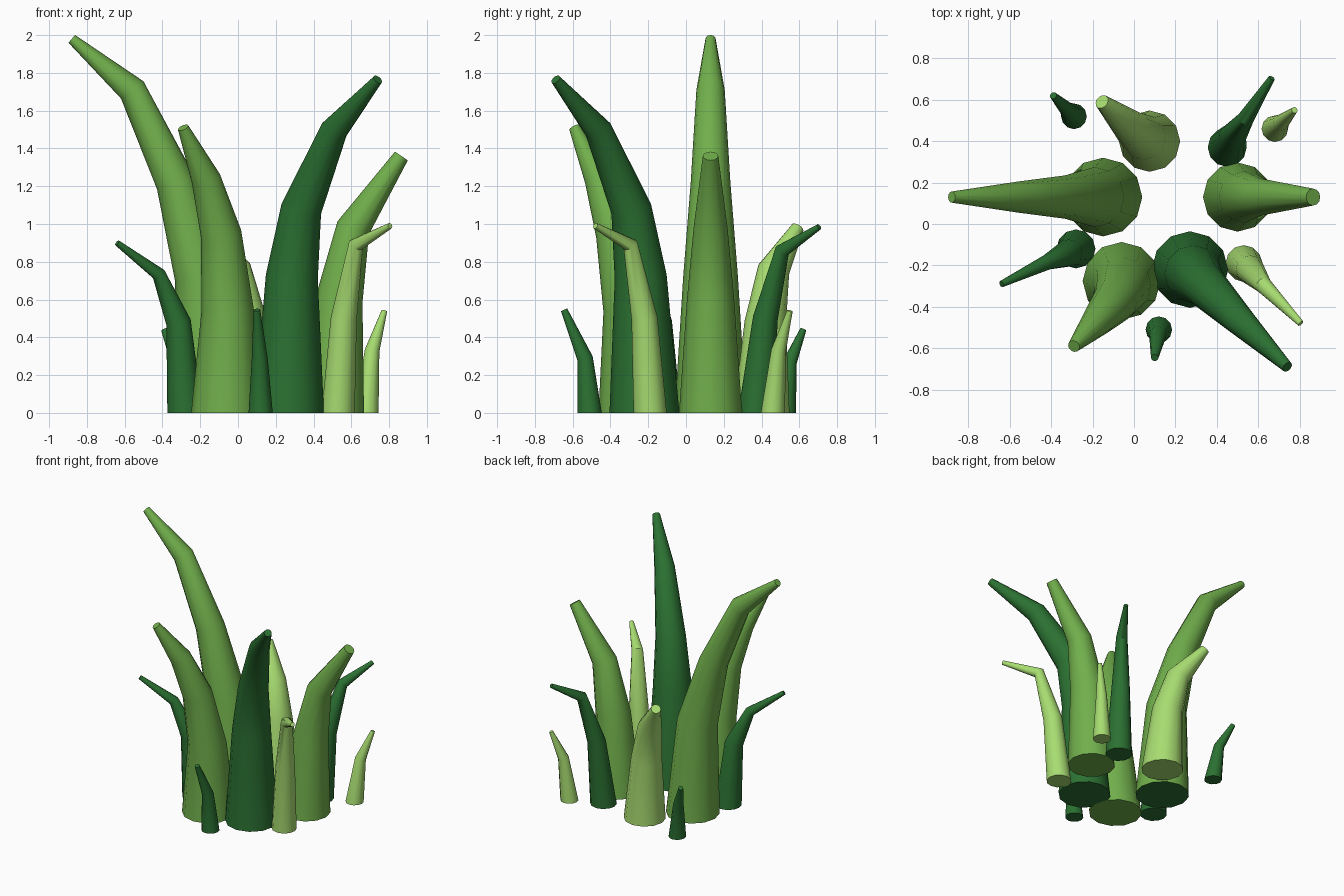
import bpy, bmesh, math
from mathutils import Vector


def material(name, rgb):
    m = bpy.data.materials.new(name)
    m.diffuse_color = (*rgb, 1)
    return m


MID = material("mid green", (0.165, 0.43, 0.072))
DARK = material("dark green", (0.024, 0.165, 0.032))
LIGHT = material("light green", (0.39, 0.72, 0.165))
SIDES = 12


# A tapered bent tube: each path point is (x, y, z, radius)
def blade(name, mat, path, cap_mat=None):
    bm = bmesh.new()
    pts = [Vector(p[:3]) for p in path]
    rings = []
    for i, p in enumerate(pts):
        if i == 0:
            t = Vector((0, 0, 1))
        elif i == len(pts) - 1:
            t = (p - pts[i - 1]).normalized()
        else:
            t = ((p - pts[i - 1]).normalized() + (pts[i + 1] - p).normalized()).normalized()
        q = Vector((0, 0, 1)).rotation_difference(t)
        r = path[i][3]
        rings.append([bm.verts.new(p + q @ Vector((r * math.cos(a), r * math.sin(a), 0)))
                      for a in (2 * math.pi * k / SIDES for k in range(SIDES))])
    for a, b in zip(rings, rings[1:]):
        for k in range(SIDES):
            n = (k + 1) % SIDES
            bm.faces.new((a[k], a[n], b[n], b[k]))
    base = bm.faces.new(rings[0][::-1])
    bm.faces.new(rings[-1])
    if cap_mat:
        base.material_index = 1
    me = bpy.data.meshes.new(name)
    bm.to_mesh(me)
    bm.free()
    me.materials.append(mat)
    if cap_mat:
        me.materials.append(cap_mat)
    ob = bpy.data.objects.new(name, me)
    bpy.context.collection.objects.link(ob)
    bpy.context.view_layer.objects.active = ob
    ob.select_set(True)
    bpy.ops.object.shade_smooth_by_angle(angle=math.radians(35))
    ob.select_set(False)


# Large blades
blade("tall_left_blade", MID, [(-0.15, 0.13, 0, 0.19), (-0.19, 0.13, 0.72, 0.145),
      (-0.33, 0.13, 1.22, 0.105), (-0.56, 0.13, 1.71, 0.075), (-0.88, 0.13, 1.98, 0.027)], DARK)
blade("right_blade", MID, [(0.50, 0.13, 0, 0.167), (0.535, 0.13, 0.6, 0.125),
      (0.61, 0.13, 0.98, 0.09), (0.865, 0.13, 1.36, 0.041)])
blade("front_dark_blade", DARK, [(0.27, -0.22, 0, 0.185), (0.285, -0.24, 0.72, 0.138),
      (0.335, -0.29, 1.08, 0.108), (0.51, -0.465, 1.50, 0.073), (0.74, -0.69, 1.765, 0.027)])
blade("front_blade", MID, [(-0.06, -0.275, 0, 0.188), (-0.055, -0.30, 0.55, 0.138),
      (-0.09, -0.37, 0.95, 0.108), (-0.17, -0.46, 1.24, 0.078), (-0.29, -0.59, 1.51, 0.03)])
blade("back_light_blade", LIGHT, [(0.075, 0.40, 0, 0.148), (0.045, 0.42, 0.48, 0.11),
      (-0.015, 0.465, 0.76, 0.085), (-0.155, 0.59, 0.98, 0.035)])

# Slender blades
blade("left_dark_blade", DARK, [(-0.28, -0.12, 0, 0.094), (-0.315, -0.14, 0.48, 0.066),
      (-0.42, -0.185, 0.735, 0.037), (-0.64, -0.29, 0.90, 0.016)])
blade("back_dark_blade", DARK, [(0.45, 0.37, 0, 0.094), (0.475, 0.42, 0.5, 0.066),
      (0.54, 0.51, 0.86, 0.04), (0.665, 0.705, 0.985, 0.016)])
blade("right_light_blade", LIGHT, [(0.53, -0.19, 0, 0.088), (0.56, -0.22, 0.5, 0.069),
      (0.625, -0.295, 0.89, 0.041), (0.805, -0.48, 0.99, 0.016)])

# Short sprouts
blade("right_sprout", LIGHT, [(0.68, 0.46, 0, 0.064), (0.71, 0.49, 0.33, 0.039),
      (0.775, 0.55, 0.54, 0.015)])
blade("front_sprout", DARK, [(0.12, -0.51, 0, 0.064), (0.115, -0.535, 0.29, 0.042),
      (0.10, -0.645, 0.545, 0.018)])
blade("back_left_sprout", DARK, [(-0.29, 0.52, 0, 0.062), (-0.32, 0.55, 0.27, 0.037),
      (-0.39, 0.62, 0.44, 0.017)])
